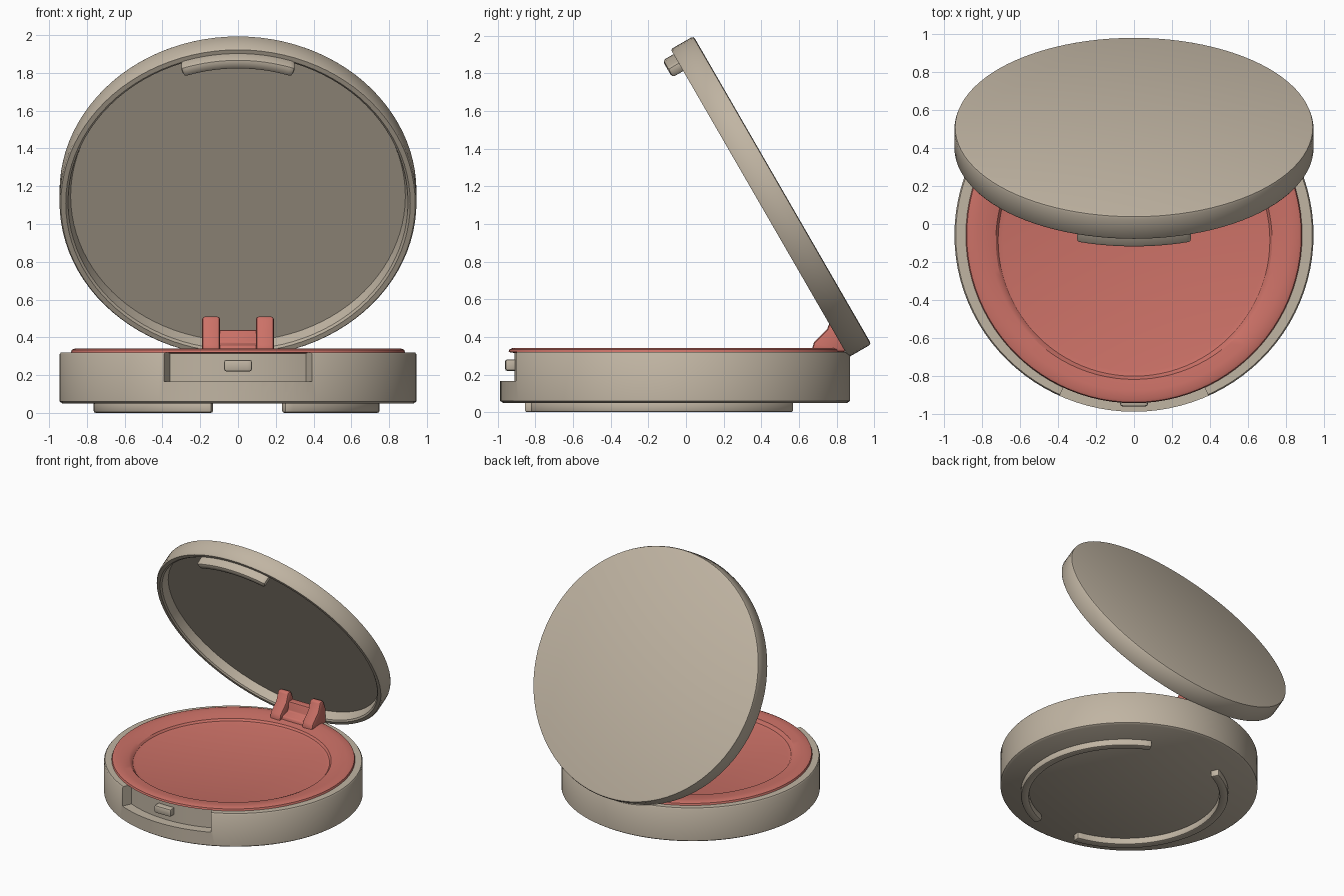
import bpy, bmesh, math
from mathutils import Matrix, Vector

if "Cube" in bpy.data.objects:
    bpy.data.objects.remove(bpy.data.objects["Cube"], do_unlink=True)


def make_material(name, rgb):
    mat = bpy.data.materials.new(name)
    mat.use_nodes = True
    mat.diffuse_color = (*rgb, 1)
    mat.node_tree.nodes["Principled BSDF"].inputs["Base Color"].default_value = (*rgb, 1)
    return mat


TAN = make_material("warm beige", (0.53, 0.46, 0.365))
ROSE = make_material("rose", (0.60, 0.165, 0.135))
CENTRE = -0.058


def activate(ob):
    bpy.ops.object.select_all(action='DESELECT')
    ob.select_set(True)
    bpy.context.view_layer.objects.active = ob


def finish(ob, bevel=0.0, angle=35):
    """Optionally round the edges, then shade smooth with sharp edges kept."""
    activate(ob)
    if bevel:
        mod = ob.modifiers.new("round", 'BEVEL')
        mod.width, mod.segments = bevel, 2
        bpy.ops.object.modifier_apply(modifier=mod.name)
    bpy.ops.object.shade_smooth_by_angle(angle=math.radians(angle))


def to_object(bm, name, mat, matrix):
    bmesh.ops.recalc_face_normals(bm, faces=bm.faces)
    bm.transform(matrix)
    mesh = bpy.data.meshes.new(name)
    bm.to_mesh(mesh)
    bm.free()
    mesh.materials.append(mat)
    ob = bpy.data.objects.new(name, mesh)
    bpy.context.collection.objects.link(ob)
    return ob


def lathe(name, profile, mat, matrix, shift=lambda r: 0.0, steps=96):
    """Spin (radius, height) points; the first and last lie on the axis."""
    bm = bmesh.new()
    rings = []
    for r, z in profile:
        count = steps if r else 1
        rings.append([bm.verts.new((r * math.cos(math.tau * i / steps),
                                    r * math.sin(math.tau * i / steps) + shift(r), z))
                      for i in range(count)])
    for a, b in zip(rings, rings[1:]):
        for i in range(steps):
            j = (i + 1) % steps
            quad = [a[i % len(a)], a[j % len(a)], b[j % len(b)], b[i % len(b)]]
            bm.faces.new(list(dict.fromkeys(quad)))
    return to_object(bm, name, mat, matrix)


def arc_block(name, radii, angles, heights, mat, matrix, steps=32):
    """Curved bar: a rectangle swept around the axis between two angles."""
    bm = bmesh.new()
    (r0, r1), (z0, z1) = radii, heights
    loops = []
    for i in range(steps + 1):
        a = math.radians(angles[0] + (angles[1] - angles[0]) * i / steps)
        loops.append([bm.verts.new((r * math.cos(a), r * math.sin(a), z))
                      for r, z in ((r0, z0), (r1, z0), (r1, z1), (r0, z1))])
    for p, q in zip(loops, loops[1:]):
        for k in range(4):
            bm.faces.new((p[k], p[k - 1], q[k - 1], q[k]))
    bm.faces.new(loops[0])
    bm.faces.new(loops[-1])
    return to_object(bm, name, mat, matrix)


def extrude_x(name, outline, x0, x1, mat, bevel):
    """Extrude a (y, z) outline along x."""
    bm = bmesh.new()
    ends = [[bm.verts.new((x, y, z)) for y, z in outline] for x in (x0, x1)]
    for end in ends:
        bm.faces.new(end)
    for i in range(len(outline)):
        bm.faces.new((ends[0][i - 1], ends[0][i], ends[1][i], ends[1][i - 1]))
    ob = to_object(bm, name, mat, Matrix())
    finish(ob, bevel)
    return ob


base_frame = Matrix.Translation((0, CENTRE, 0)) @ Matrix.Diagonal((1, 0.984, 1, 1))

# Base shell with a shallow pocket for the pan
base = lathe("base", [(0, 0.05), (0.93, 0.05), (0.945, 0.06), (0.945, 0.31), (0.938, 0.32),
                      (0.85, 0.32), (0.84, 0.27), (0, 0.27)], TAN, base_frame)

# Thumb notch cut into the front of the base
cutter = arc_block("notch_cutter", (0.868, 1.1), (270 - 24.5, 270 + 24.5), (0.165, 0.4),
                   TAN, base_frame)
cutter.hide_render = True
activate(base)
cut = base.modifiers.new("notch", 'BOOLEAN')
cut.operation, cut.object, cut.solver = 'DIFFERENCE', cutter, 'EXACT'
bpy.ops.object.modifier_apply(modifier=cut.name)
bpy.data.objects.remove(cutter, do_unlink=True)
finish(base)

# Latch button inside the notch
latch = arc_block("latch_button", (0.85, 0.918), (270 - 4.6, 270 + 4.6), (0.22, 0.28),
                  TAN, base_frame, steps=6)
finish(latch, 0.01)

# Coloured pan: raised ring around a sunken, slightly forward disc
pan = lathe("powder_pan", [(0, 0.3), (0.69, 0.3), (0.715, 0.307), (0.727, 0.322), (0.76, 0.332),
                           (0.82, 0.34), (0.865, 0.34), (0.88, 0.334), (0.885, 0.32),
                           (0.83, 0.31), (0.83, 0.28), (0, 0.28)],
            ROSE, Matrix.Translation((0, CENTRE, 0)),
            shift=lambda r: -0.028 if 0 < r < 0.75 else 0.0)
finish(pan, angle=30)

# Two curved feet under the base
foot_frame = Matrix.Translation((-0.01, -0.115, 0))
for side, angles in (("left", (-70, 65)), ("right", (115, 260))):
    foot = arc_block(side + "_foot", (0.70, 0.76) if side == "left" else (0.69, 0.755),
                     angles, (0, 0.06), TAN, foot_frame, steps=40)
    finish(foot, 0.012)

# Open lid: local z points out of the hollow inner side
lid_frame = Matrix.Translation((0, 0.5125, 1.18)) @ Matrix.Rotation(math.radians(120), 4, 'X')
lid = lathe("lid", [(0, 0), (0.93, 0), (0.941, 0.004), (0.945, 0.016), (0.945, 0.13),
                    (0.938, 0.14), (0.912, 0.14), (0.9, 0.13), (0.886, 0.065), (0, 0.065)],
            TAN, lid_frame)
finish(lid)

# Curved catch at the free edge of the lid
catch = arc_block("lid_catch", (0.855, 0.915), (70.5, 109.5), (0.09, 0.208), TAN, lid_frame, steps=20)
finish(catch, 0.018)

# Hinge: two knuckles joined by a lower bridge
knuckle = [(0.665, 0.32), (0.68, 0.37), (0.75, 0.44), (0.775, 0.51), (0.815, 0.51),
           (0.85, 0.43), (0.85, 0.32)]
bridge = [(0.69, 0.32), (0.70, 0.355), (0.77, 0.37), (0.78, 0.44), (0.84, 0.44), (0.85, 0.32)]
for side, sign in (("left", 1), ("right", -1)):
    extrude_x(side + "_hinge_knuckle", knuckle, sign * 0.095, sign * 0.19, ROSE, 0.015)
extrude_x("hinge_bridge", bridge, -0.12, 0.12, ROSE, 0.01)
